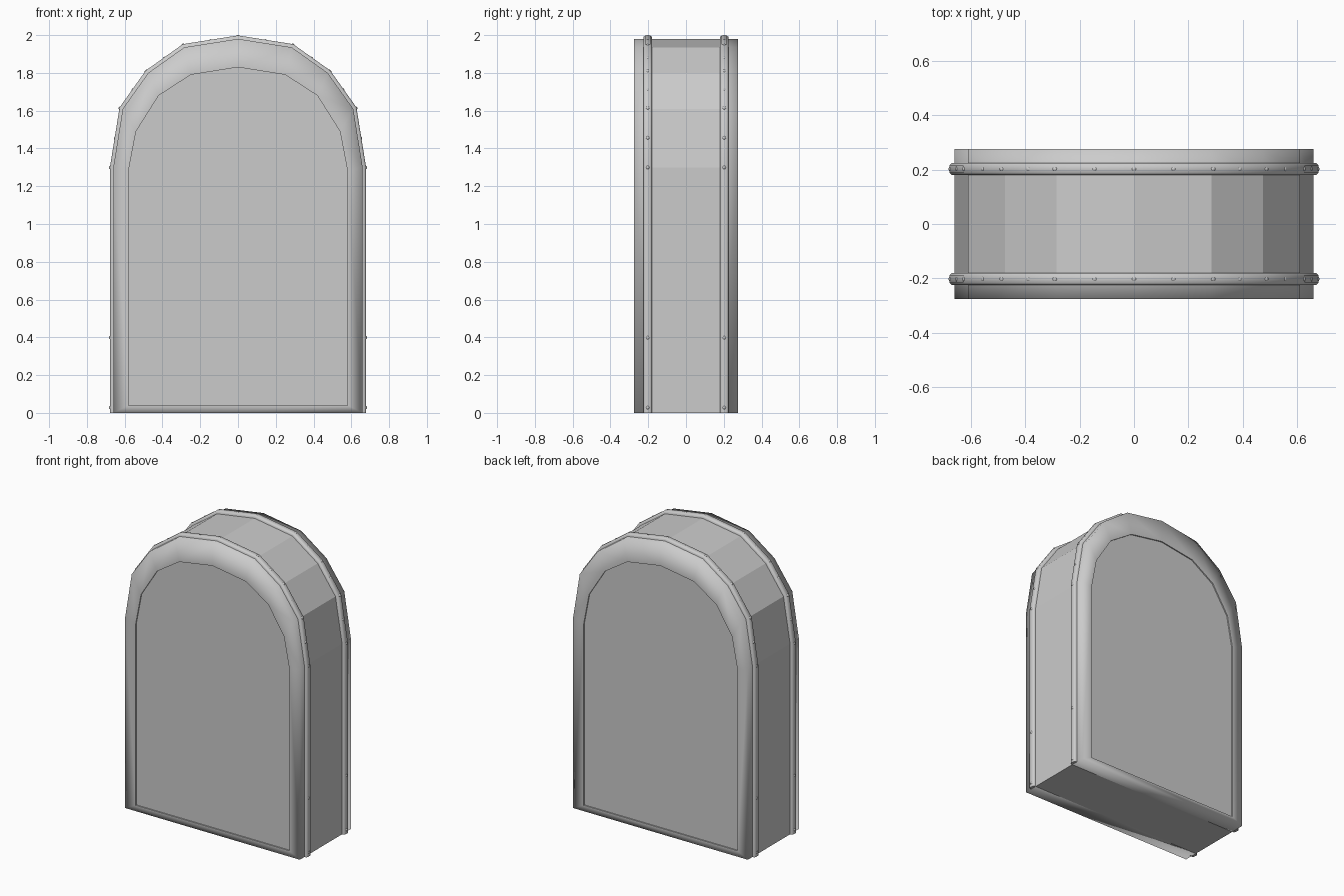
import bpy, bmesh, math
from mathutils import Vector

if "Cube" in bpy.data.objects:
    bpy.data.objects.remove(bpy.data.objects["Cube"])

# Half profiles (x, z), right side from the ground up to the apex
OUTER = [(0.66, 0), (0.66, 1.3), (0.61, 1.61), (0.475, 1.80), (0.285, 1.935), (0, 1.98)]
PANEL = [(0.58, 0.04), (0.58, 1.28), (0.54, 1.49), (0.42, 1.68), (0.25, 1.79), (0, 1.83)]


def full(half):
    return half + [(-x, z) for x, z in reversed(half[:-1])]


def make_object(name, bm):
    bmesh.ops.recalc_face_normals(bm, faces=bm.faces)
    mesh = bpy.data.meshes.new(name)
    bm.to_mesh(mesh)
    bm.free()
    obj = bpy.data.objects.new(name, mesh)
    bpy.context.collection.objects.link(obj)
    return obj


def bridge(bm, a, b, closed=True, smooth=False):
    n = len(a)
    for i in range(n if closed else n - 1):
        j = (i + 1) % n
        bm.faces.new((a[i], a[j], b[j], b[i])).smooth = smooth


def ring(bm, half, y):
    return [bm.verts.new((x, y, z)) for x, z in full(half)]


def normals(pts):
    """Mitred outward normals along an open path."""
    out = []
    for i in range(len(pts)):
        dirs = []
        for a, b in ((i - 1, i), (i, i + 1)):
            if a >= 0 and b < len(pts):
                d = (Vector(pts[b]) - Vector(pts[a])).normalized()
                dirs.append(Vector((d.y, -d.x)))
        n = sum(dirs, Vector((0, 0))).normalized()
        out.append(n / n.dot(dirs[0]))
    return out


# Faceted middle of the arched case
bm = bmesh.new()
a, b = ring(bm, OUTER, -0.18), ring(bm, OUTER, 0.18)
bridge(bm, a, b)
make_object("case_core", bm)


# Front and back slabs: smooth rim around a slightly sunken flat panel
def slab(name, s):
    bm = bmesh.new()
    back, front = ring(bm, OUTER, s * 0.18), ring(bm, OUTER, s * 0.275)
    lip, floor = ring(bm, PANEL, s * 0.275), ring(bm, PANEL, s * 0.267)
    bridge(bm, back, front, smooth=True)
    bridge(bm, front, lip, smooth=True)
    bridge(bm, lip, floor)
    bm.faces.new(floor)
    make_object(name, bm)


# Rounded trim band following the arch
def band(name, yc):
    pts = full(OUTER)
    section = [(-0.0225, -0.01), (-0.0225, 0.010), (-0.014, 0.018),
               (0.014, 0.018), (0.0225, 0.010), (0.0225, -0.01)]
    bm = bmesh.new()
    loops = []
    for p, n in zip(pts, normals(pts)):
        loop = []
        for dy, h in section:
            q = Vector(p) + n * h
            loop.append(bm.verts.new((q.x, yc + dy, q.y)))
        loops.append(loop)
    for l0, l1 in zip(loops, loops[1:]):
        bridge(bm, l0, l1)
    bm.faces.new(loops[0])
    bm.faces.new(loops[-1])
    return make_object(name, bm)


# Small studs at the corners and midpoints of the band
def studs(name, yc):
    half = [(0.66, 0.03), (0.66, 0.4)] + OUTER[1:]
    spots = half[:2]
    for p, q in zip(half[2:], half[3:]):
        spots += [p, ((p[0] + q[0]) / 2, (p[1] + q[1]) / 2)]
    spots.append(half[-1])
    spots = full(spots)
    bm = bmesh.new()
    for p, n in zip(spots, normals(spots)):
        c = Vector(p) + n.normalized() * 0.012
        new = bmesh.ops.create_uvsphere(bm, u_segments=8, v_segments=6, radius=0.011)
        bmesh.ops.translate(bm, verts=new["verts"], vec=(c.x, yc, c.y - 0.002))
    obj = make_object(name, bm)
    obj.data.shade_smooth()


for label, s in (("front", -1), ("back", 1)):
    slab(label + "_slab", s)
    trim = band(label + "_trim_band", s * 0.2025)
    bpy.context.view_layer.objects.active = trim
    trim.select_set(True)
    bpy.ops.object.shade_smooth_by_angle(angle=math.radians(50))
    trim.select_set(False)
    studs(label + "_trim_studs", s * 0.2025)
